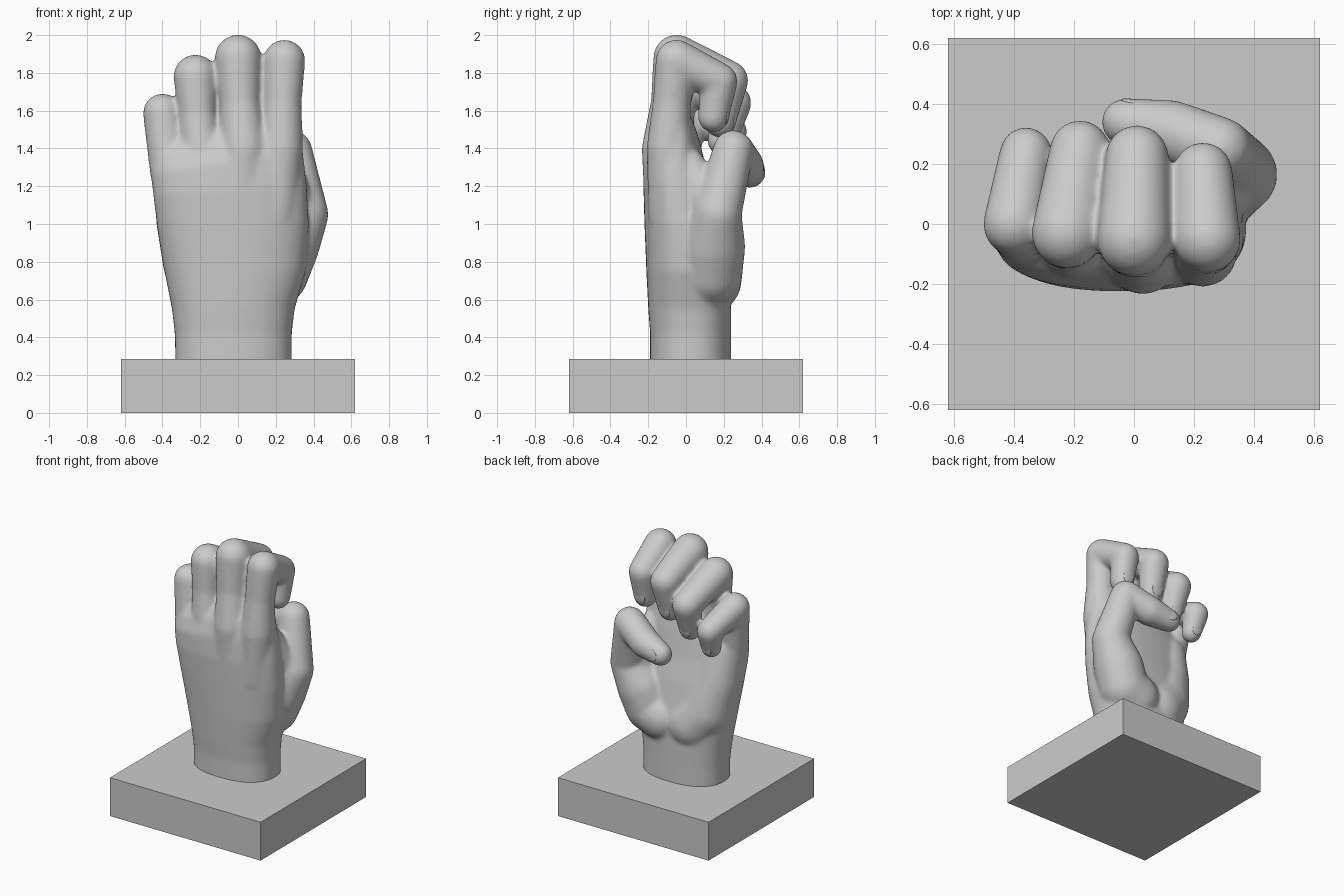
import bpy, bmesh, math
from mathutils import Vector, Matrix

cube = bpy.data.objects.get("Cube")
if cube:
    bpy.data.objects.remove(cube, do_unlink=True)

GREY = (0.6, 0.6, 0.6, 1)
stone = bpy.data.materials.new("stone_grey")
stone.use_nodes = True
stone.diffuse_color = GREY
stone.node_tree.nodes["Principled BSDF"].inputs["Base Color"].default_value = GREY


def finish(bm, name, smooth=True):
    """Turn a bmesh into a named, coloured object."""
    bmesh.ops.recalc_face_normals(bm, faces=bm.faces[:])
    for f in bm.faces:
        f.smooth = smooth
    mesh = bpy.data.meshes.new(name)
    bm.to_mesh(mesh)
    bm.free()
    mesh.materials.append(stone)
    obj = bpy.data.objects.new(name, mesh)
    bpy.context.collection.objects.link(obj)
    return obj


ball = bmesh.new()
bmesh.ops.create_icosphere(ball, subdivisions=3, radius=1)
BALL = [v.co.copy() for v in ball.verts]
ball.free()


def add_limb(bm, joints):
    """Tapered rounded segments through (x, y, z, radius) joints."""
    for pair in zip(joints, joints[1:]):
        seg = bmesh.new()
        for x, y, z, r in pair:
            for co in BALL:
                seg.verts.new(co * r + Vector((x, y, z)))
        bmesh.ops.convex_hull(seg, input=seg.verts[:])
        bmesh.ops.delete(seg, geom=[v for v in seg.verts if not v.link_faces],
                         context='VERTS')
        tmp = bpy.data.meshes.new("segment")
        seg.to_mesh(tmp)
        seg.free()
        bm.from_mesh(tmp)
        bpy.data.meshes.remove(tmp)


def add_loft(bm, sections, n=40, power=2.35):
    """Rounded-box rings (z, x0, x1, y0, y1, tilt) skinned together."""
    rings = []
    for z, x0, x1, y0, y1, tilt in sections:
        ring = []
        for i in range(n):
            a = math.tau * i / n
            c, s = math.cos(a), math.sin(a)
            px = math.copysign(abs(c) ** (2 / power), c)
            py = math.copysign(abs(s) ** (2 / power), s)
            x = (x0 + x1) / 2 + px * (x1 - x0) / 2
            y = (y0 + y1) / 2 + py * (y1 - y0) / 2
            ring.append(bm.verts.new((x, y, z + tilt * x)))
        rings.append(ring)
    for lo, hi in zip(rings, rings[1:]):
        for i in range(n):
            j = (i + 1) % n
            bm.faces.new((lo[i], lo[j], hi[j], hi[i]))
    bm.faces.new(rings[0][::-1])
    bm.faces.new(rings[-1])


# Plinth
bm = bmesh.new()
bmesh.ops.create_cube(bm, size=1, matrix=Matrix.Translation((0, 0, 0.1425))
                      @ Matrix.Diagonal((1.24, 1.24, 0.285, 1)))
finish(bm, "plinth", smooth=False)

# Wrist and palm
hand = bmesh.new()
add_loft(hand, [
    (0.20, -0.33, 0.285, -0.19, 0.24, 0),
    (0.42, -0.335, 0.285, -0.19, 0.24, 0),
    (0.55, -0.35, 0.30, -0.20, 0.24, 0),
    (0.75, -0.39, 0.36, -0.21, 0.235, 0),
    (1.00, -0.43, 0.375, -0.22, 0.18, 0),
    (1.18, -0.45, 0.365, -0.225, 0.13, 0.05),
    (1.33, -0.46, 0.345, -0.215, 0.10, 0.12),
    (1.45, -0.45, 0.33, -0.18, 0.07, 0.2),
    (1.53, -0.43, 0.31, -0.13, 0.04, 0.27),
])

# Curled fingers, from inside the palm to the tip
digits = {
    "index": [(0.20, -0.08, 1.05, 0.12), (0.23, -0.095, 1.40, 0.115),
              (0.235, -0.075, 1.64, 0.102), (0.245, -0.05, 1.865, 0.112),
              (0.23, 0.175, 1.755, 0.099), (0.23, 0.145, 1.565, 0.082)],
    "middle": [(0.02, -0.09, 1.05, 0.13), (0.03, -0.11, 1.40, 0.125),
               (0.01, -0.08, 1.64, 0.107), (0, -0.05, 1.88, 0.124),
               (0.01, 0.225, 1.76, 0.106), (0, 0.18, 1.54, 0.084)],
    "ring": [(-0.17, -0.07, 1.05, 0.12), (-0.19, -0.075, 1.36, 0.115),
             (-0.215, -0.055, 1.58, 0.10), (-0.225, -0.03, 1.78, 0.118),
             (-0.18, 0.245, 1.64, 0.102), (-0.17, 0.19, 1.44, 0.078)],
    "little": [(-0.31, -0.04, 1.00, 0.11), (-0.365, -0.035, 1.30, 0.105),
               (-0.40, 0, 1.588, 0.104), (-0.36, 0.235, 1.49, 0.089),
               (-0.35, 0.20, 1.35, 0.068)],
    "thumb": [(0.10, 0.12, 0.70, 0.175), (0.20, 0.125, 0.74, 0.175),
              (0.255, 0.14, 0.88, 0.175), (0.35, 0.165, 1.05, 0.13),
              (0.285, 0.25, 1.39, 0.108), (0.12, 0.31, 1.305, 0.105),
              (-0.03, 0.34, 1.27, 0.08)],
}
for joints in digits.values():
    add_limb(hand, joints)

# Fleshy pad along the little finger side of the palm
add_limb(hand, [(-0.12, 0.07, 0.70, 0.20), (-0.21, 0.05, 0.80, 0.19),
                (-0.28, 0.02, 1.02, 0.155), (-0.32, -0.02, 1.26, 0.125)])

# Web between thumb and index
add_limb(hand, [(0.30, 0.14, 1.05, 0.12), (0.25, 0.02, 1.32, 0.08)])

# Merge everything into one skin and soften the creases
skin = finish(hand, "hand")
remesh = skin.modifiers.new("merge", 'REMESH')
remesh.mode = 'VOXEL'
remesh.voxel_size = 0.011
remesh.use_smooth_shade = True
soften = skin.modifiers.new("soften", 'SMOOTH')
soften.factor = 0.5
soften.iterations = 22

# Nails lying on the outer side of each tip
for name, joints in digits.items():
    tip, knuckle = Vector(joints[-1][:3]), Vector(joints[-2][:3])
    r = joints[-1][3]
    along = (tip - knuckle).normalized()
    out = Vector((0, 1, 0))
    out = (out - along * out.dot(along)).normalized()
    side = along.cross(out)
    frame = Matrix((side, along, out)).transposed().to_4x4()
    bm = bmesh.new()
    bmesh.ops.create_uvsphere(
        bm, u_segments=20, v_segments=10, radius=r,
        matrix=Matrix.Translation(tip + out * r * 0.87 - along * r * 0.3) @ frame
        @ Matrix.Diagonal((0.55, 0.65, 0.14, 1)))
    finish(bm, name + "_nail")
